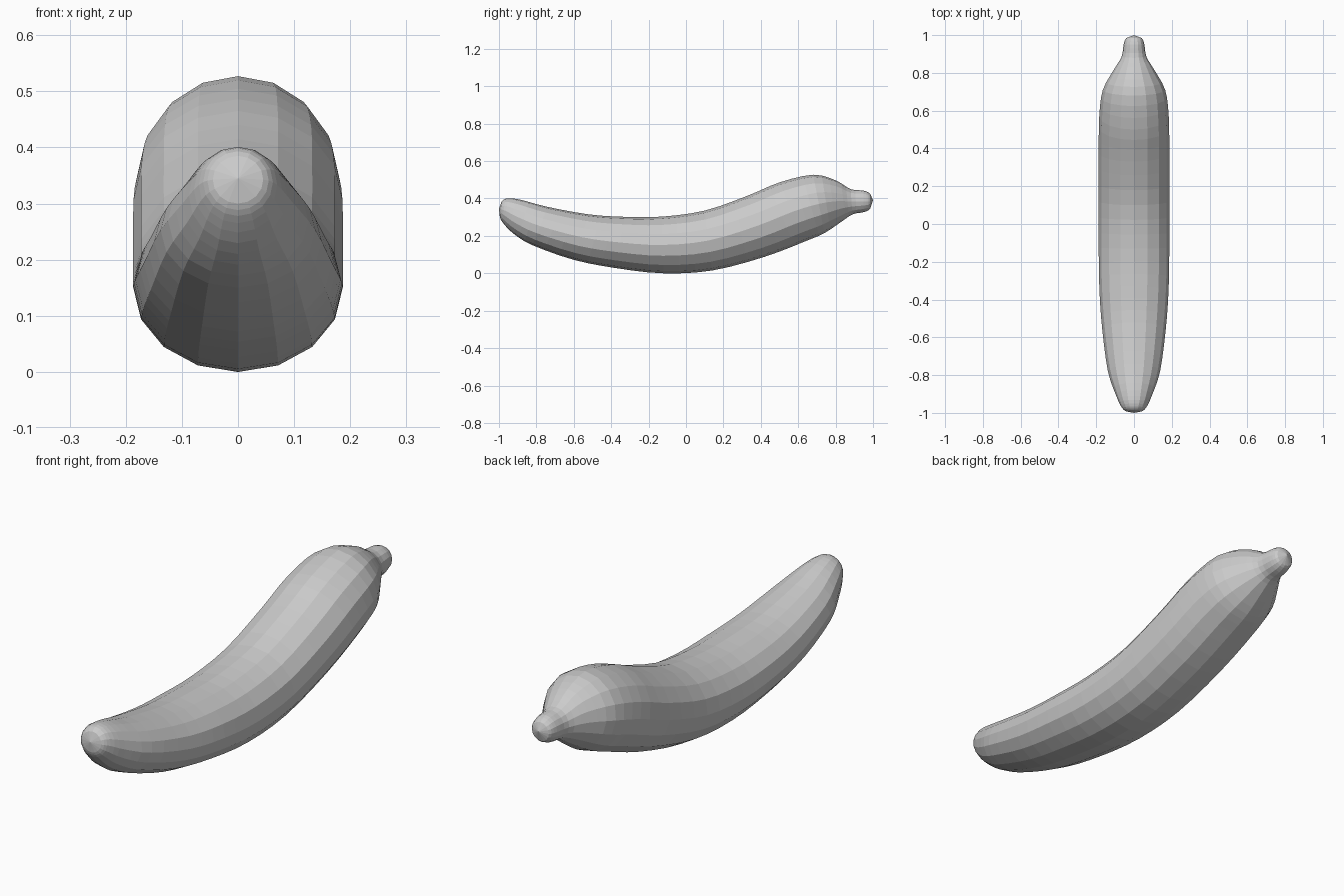
import bpy, bmesh, math
from mathutils import Vector

default = bpy.data.objects.get("Cube")
if default:
    bpy.data.objects.remove(default, do_unlink=True)

SIDES = 16
STEPS = 3  # rings per profile station

# Stations along the body: top y, top z, bottom y, bottom z, half width
STATIONS = [
    (-1.00, .345, -1.00, .345, 0),
    (-.985, .385, -.995, .30, .045),
    (-.95, .401, -.975, .265, .07),
    (-.88, .392, -.92, .21, .098),
    (-.74, .355, -.82, .15, .138),
    (-.52, .315, -.60, .072, .168),
    (-.33, .302, -.37, .027, .183),
    (-.13, .303, -.12, 0, .187),
    (.10, .335, .14, .015, .187),
    (.33, .415, .42, .088, .187),
    (.50, .486, .64, .172, .184),
    (.68, .527, .74, .215, .165),
    (.80, .497, .83, .275, .108),
    (.88, .45, .89, .315, .066),
    (.95, .442, .95, .327, .055),
    (.985, .425, .985, .345, .04),
    (1.00, .39, 1.00, .39, 0),
]


def smooth_stations(points, steps):
    """Catmull-Rom interpolation through the stations."""
    pts = [Vector(p) for p in points]
    out = []
    for i in range(len(pts) - 1):
        b, c = pts[i], pts[i + 1]
        a, d = pts[max(i - 1, 0)], pts[min(i + 2, len(pts) - 1)]
        n = 1 if i in (0, len(pts) - 2) else steps
        for k in range(n):
            t = k / n
            out.append((2 * b + (c - a) * t + (2 * a - 5 * b + 4 * c - d) * t ** 2
                        + (3 * b - a - 3 * c + d) * t ** 3) / 2)
    return out + [pts[-1]]


# Skin: loft slanted elliptical rings between the two end points
bm = bmesh.new()
stations = smooth_stations(STATIONS, STEPS)
rings = []
for ty, tz, by, bz, w in stations[1:-1]:
    top, bottom = Vector((0, ty, tz)), Vector((0, by, bz))
    mid, up = (top + bottom) / 2, (top - bottom) / 2
    ring = []
    for k in range(SIDES):
        a = math.tau * k / SIDES
        ring.append(bm.verts.new(mid + up * math.cos(a) + Vector((w * math.sin(a), 0, 0))))
    rings.append(ring)

for r0, r1 in zip(rings, rings[1:]):
    for k in range(SIDES):
        j = (k + 1) % SIDES
        bm.faces.new((r0[k], r0[j], r1[j], r1[k]))
for station, ring in ((stations[0], rings[0]), (stations[-1], rings[-1])):
    pole = bm.verts.new((0, station[0], station[1]))
    for k in range(SIDES):
        bm.faces.new((pole, ring[k], ring[(k + 1) % SIDES]))
bmesh.ops.recalc_face_normals(bm, faces=bm.faces)

mesh = bpy.data.meshes.new("banana")
bm.to_mesh(mesh)
bm.free()
banana = bpy.data.objects.new("banana", mesh)
bpy.context.collection.objects.link(banana)

# Plain grey skin
grey = bpy.data.materials.new("light grey")
grey.use_nodes = True
color = (0.6, 0.6, 0.6, 1)
grey.diffuse_color = color
grey.node_tree.nodes["Principled BSDF"].inputs["Base Color"].default_value = color
mesh.materials.append(grey)
